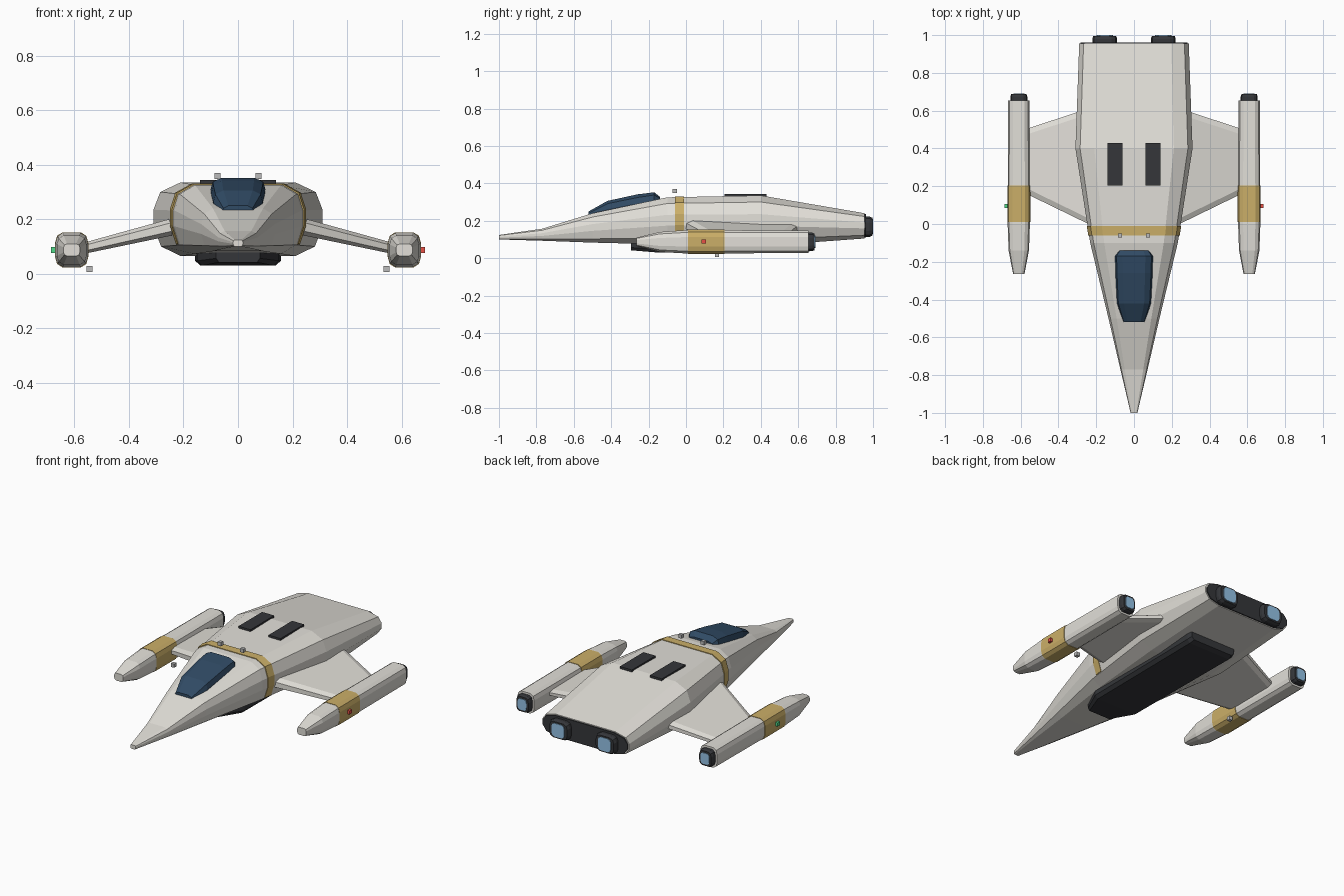
import bpy, bmesh

if "Cube" in bpy.data.objects:
    bpy.data.objects.remove(bpy.data.objects["Cube"])


def mat(name, r, g, b):
    m = bpy.data.materials.new(name)
    m.diffuse_color = (r, g, b, 1)
    m.use_nodes = True
    m.node_tree.nodes["Principled BSDF"].inputs["Base Color"].default_value = m.diffuse_color
    return m


CREAM = mat("cream_paint", 0.76, 0.74, 0.69)
GOLD = mat("gold_paint", 0.60, 0.43, 0.14)
BLACK = mat("black_metal", 0.035, 0.037, 0.042)
GLASS = mat("dark_glass", 0.03, 0.07, 0.13)
GLOW = mat("blue_glow", 0.30, 0.55, 0.80)
GREY = mat("grey_metal", 0.5, 0.5, 0.5)
RED = mat("red_light", 0.8, 0.08, 0.06)
GREEN = mat("green_light", 0.08, 0.7, 0.25)

# Half cross-sections, top to bottom: (share of half width, share of height)
HULL = [(.68, 1), (.92, .87), (1, .63), (1, .40), (.91, .13), (.68, 0)]
SOFT = [(.55, 1), (.88, .9), (1, .7), (1, .3), (.88, .1), (.55, 0)]
DOME = [(.6, 1), (.92, .86), (1, .6), (1, 0)]
BOX = [(1, 1), (1, 0)]


def add_mesh(name, rings, material):
    """Skin equal-sized rings of points and cap both ends."""
    bm = bmesh.new()
    rows = [[bm.verts.new(p) for p in ring] for ring in rings]
    n = len(rows[0])
    for a, b in zip(rows, rows[1:]):
        for i in range(n):
            j = (i + 1) % n
            bm.faces.new((a[i], a[j], b[j], b[i]))
    bm.faces.new(rows[0])
    bm.faces.new(rows[-1][::-1])
    bmesh.ops.recalc_face_normals(bm, faces=bm.faces[:])
    me = bpy.data.meshes.new(name)
    bm.to_mesh(me)
    bm.free()
    me.materials.append(material)
    ob = bpy.data.objects.new(name, me)
    bpy.context.collection.objects.link(ob)
    return ob


def loft(name, stations, shape, material, cx=0):
    """Loft along y through stations (y, half width, bottom z, top z)."""
    half = shape + [(-x, t) for x, t in reversed(shape)]
    rings = [[(cx + x * w, y, z0 + t * (z1 - z0)) for x, t in half]
             for y, w, z0, z1 in stations]
    return add_mesh(name, rings, material)


def cube(name, x, y, z, material, s=.011):
    return loft(name, [(y - s, s, z - s, z + s), (y + s, s, z - s, z + s)],
                BOX, material, x)


hull = [(-1, .018, .10, .124), (-.77, .072, .093, .157), (-.5, .135, .083, .24),
        (-.1, .232, .073, .325), (.4, .31, .065, .335), (.955, .29, .105, .24)]


def hull_at(y, grow):
    """Hull station at any y, slightly enlarged except underneath."""
    for a, b in zip(hull, hull[1:]):
        if a[0] <= y <= b[0]:
            t = (y - a[0]) / (b[0] - a[0])
            w, z0, z1 = (a[i] + t * (b[i] - a[i]) for i in (1, 2, 3))
            return (y, w + grow, z0 + grow, z1 + grow)


# Fuselage, stripe, rear plate, canopy and belly panel
loft("fuselage", hull, HULL, CREAM)
loft("fuselage_stripe", [hull_at(-.06, .004), hull_at(-.01, .004)], HULL, GOLD)
loft("rear_plate", [(.94, .283, .11, .235), (.962, .283, .11, .235)], HULL, BLACK)
loft("canopy", [(-.52, .058, .18, .25), (-.42, .09, .2, .306), (-.26, .098, .22, .341),
                (-.17, .1, .25, .352), (-.14, .082, .26, .328)], DOME, GLASS)
loft("belly_panel", [(-.295, .08, .042, .1), (-.15, .15, .03, .1), (.64, .157, .03, .1),
                     (.67, .15, .04, .1)],
     [(1, 1), (1, .25), (.88, 0)], BLACK)

for side, label in ((1, "right"), (-1, "left")):
    # Main engines and roof vents
    ex = side * .155
    loft("main_nozzle_" + label, [(.95, .066, .113, .223), (.98, .066, .113, .223),
                                  (.996, .06, .12, .216)], SOFT, BLACK, ex)
    loft("main_glow_" + label, [(.98, .043, .128, .208), (1, .043, .128, .208)],
         SOFT, GLOW, ex)
    loft("roof_vent_" + label, [(.205, .04, .31, .343), (.43, .04, .31, .343)],
         BOX, BLACK, side * .1)

    # Wing: chamfered chord profile from root to tip
    rings = []
    for x, lead, trail, zm, h in ((.2, -.02, .625, .182, .033), (.58, .165, .5, .09, .02)):
        rings.append([(side * x, y, zm + z) for y, z in (
            (lead, -h * .5), (lead, h * .5), (lead + .03, h), (trail - .03, h * .8),
            (trail, h * .4), (trail, -h * .4), (trail - .03, -h * .8), (lead + .03, -h))])
    add_mesh("wing_" + label, rings, CREAM)

    # Wingtip pod with band, nozzle and glow
    px = side * .61
    loft("pod_" + label, [(-.265, .03, .065, .11), (-.14, .054, .033, .14),
                          (0, .059, .025, .15), (.655, .056, .027, .148)], SOFT, CREAM, px)
    loft("pod_band_" + label, [(.01, .061, .023, .152), (.205, .061, .023, .152)],
         SOFT, GOLD, px)
    loft("pod_nozzle_" + label, [(.64, .045, .038, .136), (.675, .045, .038, .136),
                                 (.688, .04, .043, .131)], SOFT, BLACK, px)
    loft("pod_glow_" + label, [(.67, .029, .054, .12), (.692, .029, .054, .12)],
         SOFT, GLOW, px)

    # Small lights and thruster blocks
    cube("side_light_" + label, side * .674, .095, .088, RED if side > 0 else GREEN)
    cube("roof_block_" + label, side * .075, -.06, .358, GREY)
    cube("lower_block_" + label, side * .545, .165, .017, GREY)
